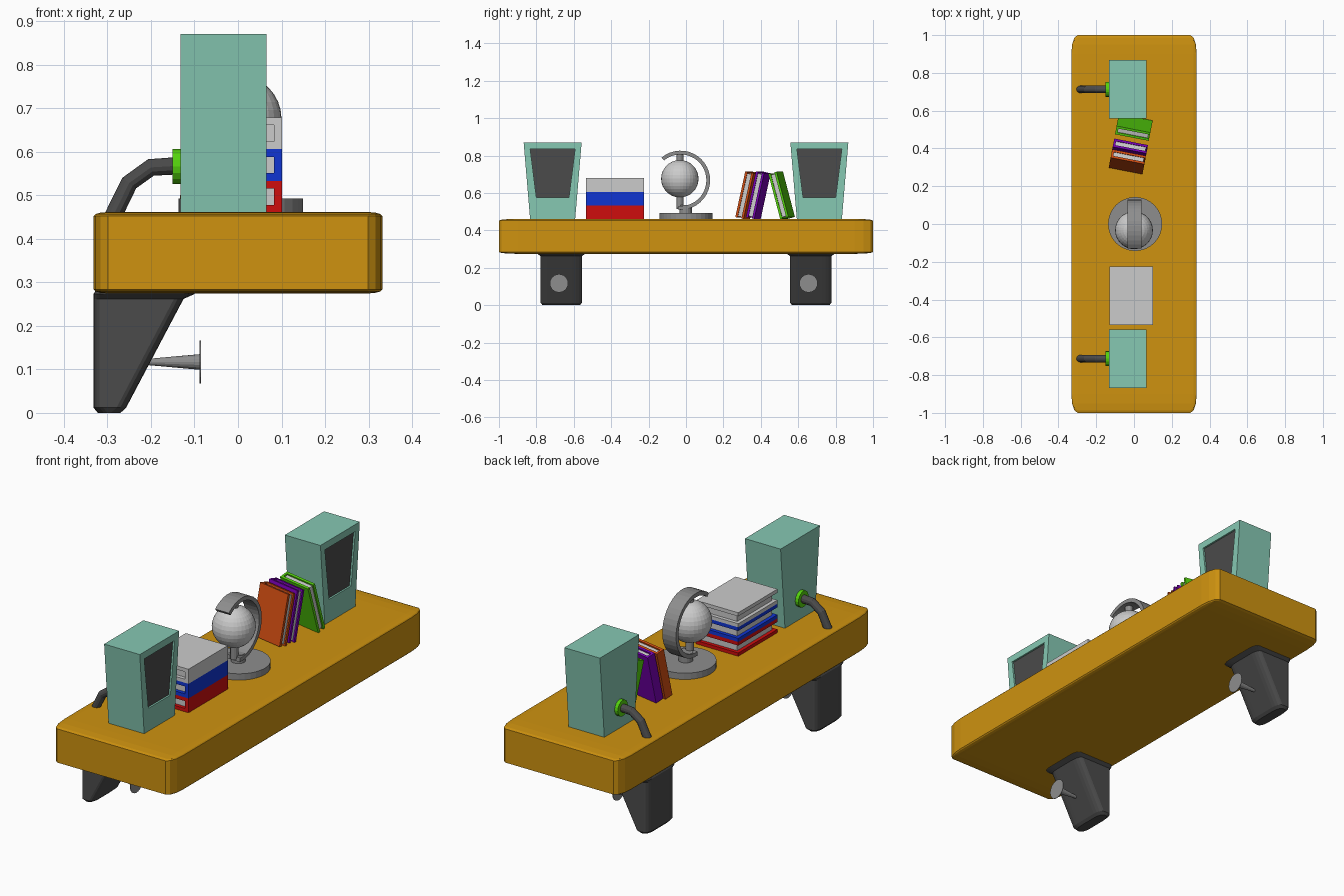
import bpy, bmesh, math
from mathutils import Matrix, Vector

if "Cube" in bpy.data.objects:
    bpy.data.objects.remove(bpy.data.objects["Cube"])


def material(name, r, g, b):
    m = bpy.data.materials.new(name)
    m.diffuse_color = (r, g, b, 1)
    m.use_nodes = True
    m.node_tree.nodes["Principled BSDF"].inputs["Base Color"].default_value = m.diffuse_color
    return m


WOOD = material("ochre wood", 0.62, 0.29, 0.005)
TEAL = material("pale teal", 0.24, 0.58, 0.45)
DARK = material("charcoal", 0.07, 0.07, 0.07)
LIGHT = material("light grey", 0.60, 0.60, 0.60)
GREY = material("mid grey", 0.27, 0.27, 0.27)
RED = material("red", 0.62, 0.004, 0.004)
BLUE = material("blue", 0.005, 0.035, 0.65)
ORANGE = material("orange", 0.65, 0.075, 0.006)
PURPLE = material("purple", 0.19, 0.0, 0.46)
GREEN = material("green", 0.09, 0.65, 0.004)


def finish(bm, name, *mats):
    bmesh.ops.recalc_face_normals(bm, faces=bm.faces)
    me = bpy.data.meshes.new(name)
    bm.to_mesh(me)
    bm.free()
    for m in mats:
        me.materials.append(m)
    ob = bpy.data.objects.new(name, me)
    bpy.context.collection.objects.link(ob)
    return ob


def loft(name, mat, rings):
    """Skin closed rings of equal length and cap both ends."""
    bm = bmesh.new()
    vs = [[bm.verts.new(p) for p in r] for r in rings]
    n = len(rings[0])
    for a, b in zip(vs, vs[1:]):
        for i in range(n):
            j = (i + 1) % n
            bm.faces.new((a[i], a[j], b[j], b[i]))
    bm.faces.new(vs[0])
    bm.faces.new(vs[-1])
    return finish(bm, name, mat)


def tube(name, mat, pts, radii, seg):
    """Round tube along a path lying in one vertical plane or straight line."""
    pts = [Vector(p) for p in pts]
    rings = []
    for i, p in enumerate(pts):
        t = (pts[min(i + 1, len(pts) - 1)] - pts[max(i - 1, 0)]).normalized()
        u = Vector((0, 1, 0))
        v = t.cross(u)
        rings.append([p + radii[i] * (math.cos(a) * u + math.sin(a) * v)
                      for a in (2 * math.pi * k / seg for k in range(seg))])
    return loft(name, mat, rings)


def add_box(bm, lo, hi, index=0, mtx=Matrix()):
    size = [h - l for l, h in zip(lo, hi)]
    mid = [(h + l) / 2 for l, h in zip(lo, hi)]
    r = bmesh.ops.create_cube(bm, size=1, matrix=mtx @ Matrix.Translation(mid)
                              @ Matrix.Diagonal((*size, 1)))
    for f in {f for v in r["verts"] for f in v.link_faces}:
        f.material_index = index


def rounded_rect(x0, x1, y0, y1, rx, ry, z):
    pts = []
    for cx, cy, start in ((x1 - rx, y1 - ry, 0), (x0 + rx, y1 - ry, 90),
                          (x0 + rx, y0 + ry, 180), (x1 - rx, y0 + ry, 270)):
        for k in range(5):
            a = math.radians(start + k * 22.5)
            pts.append((cx + rx * math.cos(a), cy + ry * math.sin(a), z))
    return pts


def book(name, mat, mtx, depth, height, thick, cover, recess):
    """Spine at local -x, thickness along y, standing on z = 0."""
    d, t = depth / 2, thick / 2
    bm = bmesh.new()
    add_box(bm, (-d, -t, 0), (-d + cover, t, height), 0, mtx)
    for s in (-1, 1):
        ys = sorted((s * t, s * (t - cover)))
        add_box(bm, (-d + cover, ys[0], 0), (d, ys[1], height), 0, mtx)
    add_box(bm, (-d + cover, -t + cover, recess),
            (d - recess, t - cover, height - recess), 1, mtx)
    return finish(bm, name, mat, LIGHT)


# shelf board: bevelled cube stretched to size
bm = bmesh.new()
bmesh.ops.create_cube(bm, size=2)
bmesh.ops.bevel(bm, geom=bm.edges[:], offset=0.1, segments=3, profile=0.5, affect='EDGES')
bmesh.ops.transform(bm, verts=bm.verts, matrix=Matrix.Translation((0, 0, 0.368))
                    @ Matrix.Diagonal((0.332, 1, 0.0935, 1)))
finish(bm, "shelf_board", WOOD)

for side, tag in ((-1, "near"), (1, "far")):
    # wall bracket, tapering down, with a flared top
    c = 0.667 * side
    levels = ((0.0, -0.322, -0.27, 0.10), (0.012, -0.332, -0.257, 0.11),
              (0.262, -0.332, -0.125, 0.11), (0.273, -0.332, -0.10, 0.125),
              (0.285, -0.325, -0.09, 0.13))
    loft("bracket_" + tag, DARK, [rounded_rect(x0, x1, c - w, c + w, 0.022, 0.05, z)
                                  for z, x0, x1, w in levels])
    # hook peg with a flat disc on its end
    py = c - 0.012
    tube("peg_" + tag, GREY, [(-0.22, py, 0.117), (-0.087, py, 0.117)], [0.006, 0.018], 16)
    tube("peg_disc_" + tag, GREY, [(-0.088, py, 0.117), (-0.085, py, 0.117)], [0.049] * 2, 24)

    # speaker cabinet, wider at the top, with a sunken grille
    c = 0.713 * side
    bm = bmesh.new()

    def quad(x, zb, hb, zt, ht):
        return [bm.verts.new((x, c + y, z)) for y, z in
                ((-hb, zb), (hb, zb), (ht, zt), (-ht, zt))]
    loops = [quad(-0.132, 0.455, 0.12, 0.87, 0.155), quad(0.065, 0.455, 0.12, 0.87, 0.155),
             quad(0.065, 0.575, 0.087, 0.835, 0.12), quad(0.056, 0.575, 0.087, 0.835, 0.12)]
    for a, b in zip(loops, loops[1:]):
        for i in range(4):
            bm.faces.new((a[i], a[(i + 1) % 4], b[(i + 1) % 4], b[i]))
    bm.faces.new(loops[0])
    bm.faces.new(loops[3]).material_index = 1
    finish(bm, "speaker_" + tag, TEAL, DARK)

    # cable and its collar at the back of the speaker
    tube("cable_collar_" + tag, GREEN, [(-0.15, c, 0.566), (-0.13, c, 0.566)], [0.04] * 2, 16)
    tube("cable_" + tag, DARK, [(-0.135, c, 0.568), (-0.20, c, 0.564),
                                (-0.25, c, 0.528), (-0.293, c, 0.44)], [0.02] * 4, 12)

# lying stack of books, spines towards +x
flat = Matrix(((-1, 0, 0, 0), (0, 0, 1, 0), (0, 1, 0, 0), (0, 0, 0, 1)))
for i, (name, mat) in enumerate((("bottom", RED), ("middle", BLUE), ("top", LIGHT))):
    book("stack_book_" + name, mat,
         Matrix.Translation((-0.015, -0.535, 0.4965 + 0.073 * i)) @ flat,
         0.232, 0.31, 0.073, 0.018, 0.018)

# leaning books, the row turned slightly on the shelf
for name, mat, y, lean in (("orange", ORANGE, 0.303, 12.5), ("purple", PURPLE, 0.360, 12.5),
                           ("green", GREEN, 0.543, -15)):
    m = (Matrix.Translation((-0.02 + (y - 0.41) * 0.19, y, 0.466))
         @ Matrix.Rotation(math.radians(-11), 4, 'Z')
         @ Matrix.Rotation(math.radians(-lean), 4, 'X'))
    book("leaning_book_" + name, mat, m, 0.182, 0.25, 0.046, 0.012, 0.008)

# desk globe: base, stem, axle, ball and curved arm
tube("globe_base", GREY, [(0.006, 0, 0.455), (0.006, 0, 0.493)], [0.143] * 2, 32)
tube("globe_stem", GREY, [(0.003, -0.002, 0.49), (0.003, -0.002, 0.535)], [0.034] * 2, 16)
tube("globe_axle", GREY, [(0.003, -0.033, 0.515), (0.003, -0.033, 0.815)], [0.019] * 2, 12)
bm = bmesh.new()
bmesh.ops.create_uvsphere(bm, u_segments=32, v_segments=16, radius=0.1,
                          matrix=Matrix.Translation((0.0, -0.033, 0.676)))
finish(bm, "globe_ball", LIGHT)
arm = []
for k in range(25):
    a = math.radians(130 - 225 * k / 24)
    arm.append([(0.003 + x, -0.029 + r * math.cos(a), 0.668 + r * math.sin(a))
                for x, r in ((-0.038, 0.138), (0.038, 0.138), (0.038, 0.158), (-0.038, 0.158))])
loft("globe_arm", GREY, arm)
